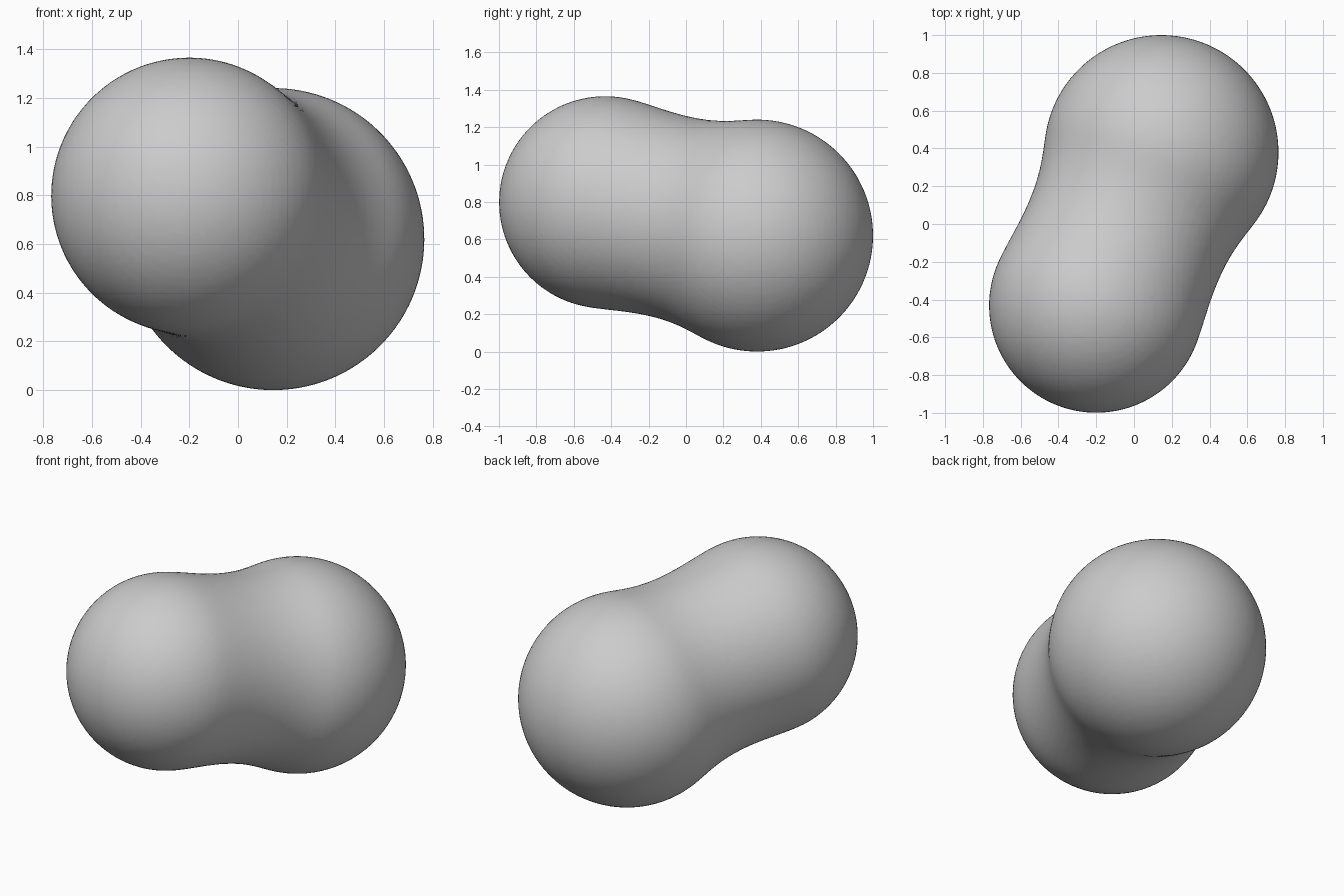
import bpy

if "Cube" in bpy.data.objects:
    bpy.data.objects.remove(bpy.data.objects["Cube"])

# Two blended metaballs: (centre, visible sphere radius)
BALLS = [((-0.2, -0.432, 0.798), 0.567),
         ((0.145, 0.38, 0.62), 0.62)]
VISIBLE = 0.575  # visible radius / influence radius at default stiffness

mb = bpy.data.metaballs.new("blob_field")
mb.threshold = 0.6
mb.resolution = 0.03
mb.render_resolution = 0.03
for co, r in BALLS:
    e = mb.elements.new(type='BALL')
    e.co = co
    e.radius = r / VISIBLE
    e.stiffness = 2.0

field = bpy.data.objects.new("blob_field", mb)
bpy.context.collection.objects.link(field)
bpy.context.view_layer.update()

# Turn the field into a smooth mesh
dg = bpy.context.evaluated_depsgraph_get()
mesh = bpy.data.meshes.new_from_object(field.evaluated_get(dg), depsgraph=dg)
bpy.data.objects.remove(field)
blob = bpy.data.objects.new("blended_blob", mesh)
bpy.context.collection.objects.link(blob)
for p in mesh.polygons:
    p.use_smooth = True
